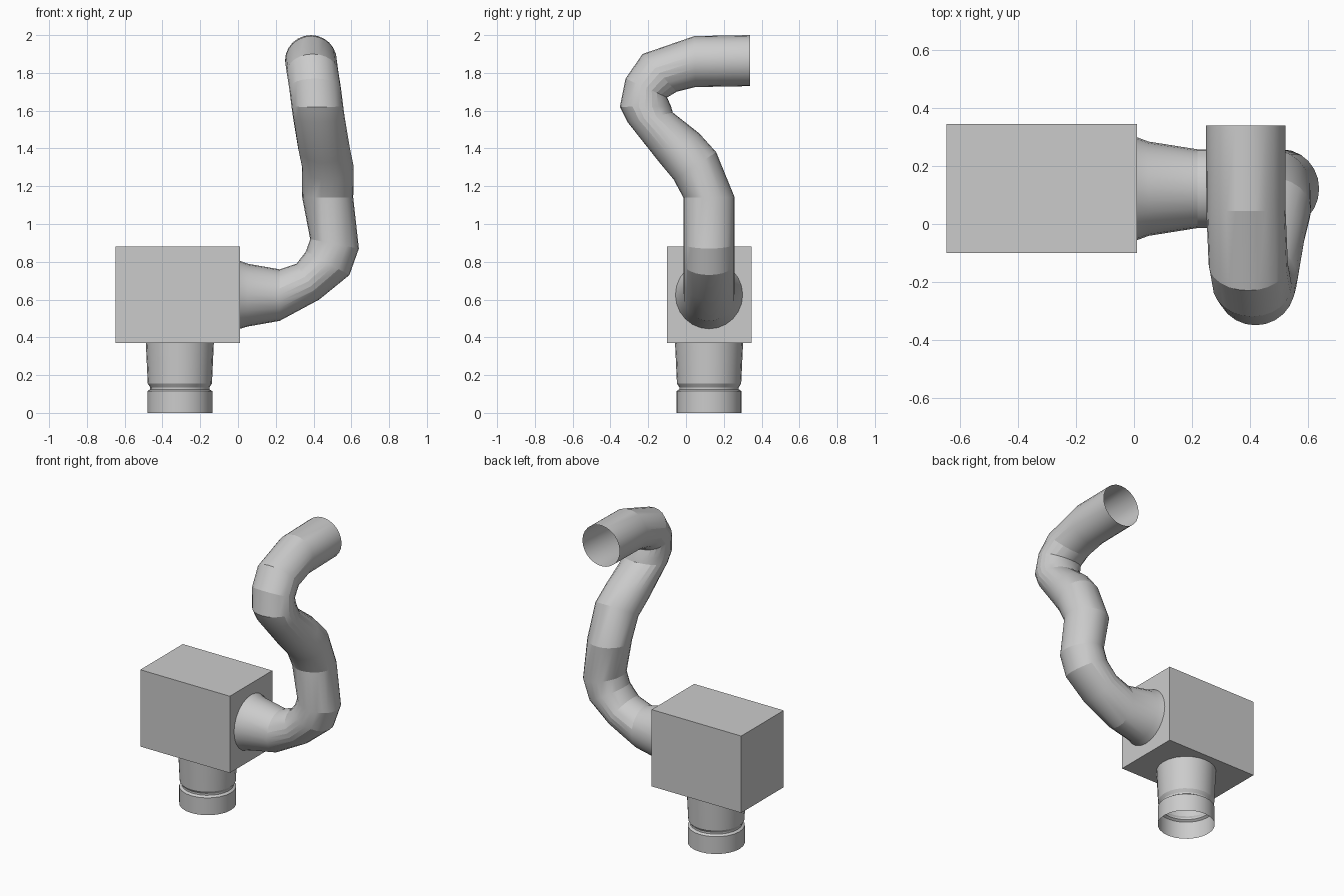
import bpy, bmesh, math
from mathutils import Vector

if "Cube" in bpy.data.objects:
    bpy.data.objects.remove(bpy.data.objects["Cube"])

SIDES = 24
CY = 0.122  # shared y axis of box, collar and lower duct


def loft(name, rings, angle=16):
    """Open tube through rings given as (centre, x_axis, y_axis)."""
    bm = bmesh.new()
    loops = []
    for c, u, v in rings:
        c, u, v = Vector(c), Vector(u), Vector(v)
        loops.append([bm.verts.new(c + u * math.cos(t) + v * math.sin(t))
                      for t in (2 * math.pi * i / SIDES for i in range(SIDES))])
    for a, b in zip(loops, loops[1:]):
        for i in range(SIDES):
            j = (i + 1) % SIDES
            bm.faces.new((a[i], a[j], b[j], b[i]))
    me = bpy.data.meshes.new(name)
    bm.to_mesh(me)
    bm.free()
    ob = bpy.data.objects.new(name, me)
    bpy.context.collection.objects.link(ob)
    bpy.ops.object.select_all(action='DESELECT')
    ob.select_set(True)
    bpy.context.view_layer.objects.active = ob
    bpy.ops.object.shade_smooth_by_angle(angle=math.radians(angle))
    return ob


# housing box
bpy.ops.mesh.primitive_cube_add(size=1, location=(-0.319, 0.123, 0.625))
box = bpy.context.object
box.name = "housing_box"
box.scale = (0.658, 0.446, 0.51)

# grooved collar under the box, open at the bottom
collar = [(0, .172), (.115, .172), (.125, .157), (.135, .157), (.155, .17), (.37, .18)]
loft("base_collar", [((-0.308, CY, z), (r, 0, 0), (0, r, 0)) for z, r in collar])

rings = []
# lower duct, bending in the xz plane: inner x, z / outer x, z / half depth
for ix, iz, ox, oz, r in [
        (.01, .805, .01, .445, .178), (.05, .79, .05, .457, .163),
        (.22, .76, .22, .487, .136), (.31, .79, .43, .60, .136),
        (.36, .855, .59, .73, .136), (.382, .92, .64, .87, .136),
        (.34, 1.14, .61, 1.14, .136)]:
    rings.append((((ix + ox) / 2, CY, (iz + oz) / 2),
                  ((ox - ix) / 2, 0, (oz - iz) / 2), (0, r, 0)))

# upper duct, bending in the yz plane: x / left y, z / right y, z
for x, ly, lz, ry, rz in [
        (.475, -.065, 1.235, .16, 1.38), (.455, -.14, 1.325, .07, 1.48),
        (.428, -.31, 1.54, -.07, 1.59), (.42, -.35, 1.62, -.08, 1.625),
        (.408, -.32, 1.77, -.10, 1.67), (.395, -.23, 1.90, -.05, 1.70),
        (.387, .045, 1.995, .05, 1.725), (.386, .34, 2.0, .34, 1.73)]:
    rings.append(((x, (ly + ry) / 2, (lz + rz) / 2),
                  (.137, 0, 0), (0, (ry - ly) / 2, (rz - lz) / 2)))

loft("bent_duct", rings)
